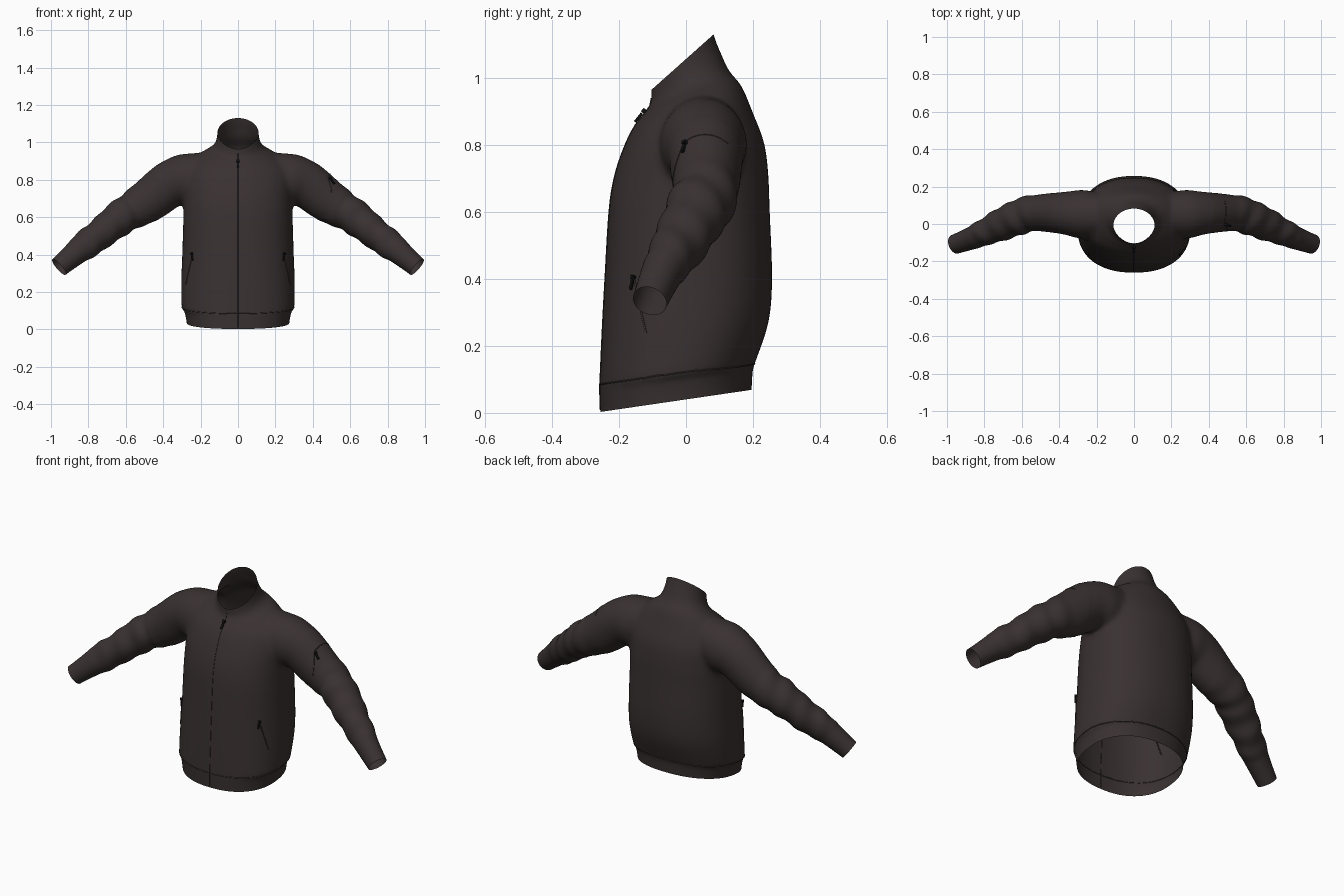
import bpy, bmesh, math
from mathutils import Vector, Matrix

if "Cube" in bpy.data.objects:
    bpy.data.objects.remove(bpy.data.objects["Cube"])


def material(name, rgb):
    m = bpy.data.materials.new(name)
    m.diffuse_color = (*rgb, 1)
    m.use_nodes = True
    m.node_tree.nodes["Principled BSDF"].inputs["Base Color"].default_value = m.diffuse_color
    return m


CLOTH = material("dark brown cloth", (0.042, 0.031, 0.031))
METAL = material("black hardware", (0.008, 0.007, 0.007))


def add_object(name, bm, mat):
    me = bpy.data.meshes.new(name)
    bm.to_mesh(me)
    bm.free()
    me.materials.append(mat)
    ob = bpy.data.objects.new(name, me)
    bpy.context.collection.objects.link(ob)
    return ob


def spline(rows, steps):
    """Catmull-Rom through rows of numbers."""
    out = []
    for i in range(len(rows) - 1):
        p = [rows[max(0, min(len(rows) - 1, i + k))] for k in (-1, 0, 1, 2)]
        for s in range(steps):
            t = s / steps
            out.append([0.5 * (2 * b + (c - a) * t + (2 * a - 5 * b + 4 * c - d) * t * t
                               + (3 * b - a - 3 * c + d) * t ** 3) for a, b, c, d in zip(*p)])
    out.append(list(rows[-1]))
    return out


def loft(bm, rings):
    loops = [[bm.verts.new(p) for p in r] for r in rings]
    n = len(loops[0])
    for a, b in zip(loops, loops[1:]):
        for i in range(n):
            bm.faces.new((a[i], a[(i + 1) % n], b[(i + 1) % n], b[i]))
    bm.faces.new(loops[0][::-1])
    bm.faces.new(loops[-1])


def spow(v, e):
    return math.copysign(abs(v) ** e, v)


# Torso rings: front z, back z, half width, front y, back y, squareness at front
TORSO = [
    (-.07, .00, .272, -.255, .195, 2.3), (.00, .07, .274, -.256, .196, 2.3),
    (.075, .132, .288, -.258, .200, 2.3), (.095, .152, .301, -.257, .207, 2.3),
    (.25, .27, .303, -.250, .246, 2.3), (.40, .40, .298, -.242, .257, 2.3),
    (.60, .60, .292, -.230, .250, 2.3), (.70, .72, .292, -.215, .245, 2.2),
    (.78, .81, .295, -.190, .232, 2.1), (.85, .90, .275, -.158, .198, 2.0),
    (.895, .975, .205, -.124, .166, 2.0), (.92, 1.02, .140, -.106, .130, 1.9),
    (.95, 1.07, .116, -.104, .106, 1.8), (1.0, 1.14, .110, -.106, .080, 1.7),
    (1.08, 1.26, .110, -.110, .060, 1.7)]

# Sleeve rings: x, y, z, in-plane radius, depth radius
SLEEVE = [
    (.12, .050, .860, .095, .10), (.27, .052, .805, .138, .130),
    (.36, .058, .778, .126, .116), (.47, .060, .695, .117, .102),
    (.56, .055, .640, .102, .095), (.632, .030, .595, .092, .095),
    (.746, -.020, .503, .082, .080), (.835, -.062, .437, .074, .066),
    (.868, -.076, .409, .066, .061), (.957, -.108, .334, .055, .053),
    (1.05, -.14, .255, .050, .050)]

bm = bmesh.new()
rings = []
N = 72
for zf, zb, hw, yf, yb, e in spline(TORSO, 5):
    ring = []
    for i in range(N):
        a = 2 * math.pi * i / N
        c, s = math.cos(a), math.sin(a)
        k = e if s < 0 else min(2.25, max(2, e))
        y = (yf + yb) / 2 + (yb - yf) / 2 * spow(s, 2 / k)
        ring.append((hw * spow(c, 2 / k), y, zf + (zb - zf) * (y - yf) / (yb - yf)))
    rings.append(ring)
loft(bm, rings)

path = spline(SLEEVE, 8)
for side in (1, -1):
    rings = []
    for j, (x, y, z, r, d) in enumerate(path):
        q0, q1 = path[max(0, j - 3)], path[min(len(path) - 1, j + 3)]
        t = Vector((q1[0] - q0[0], q1[1] - q0[1], q1[2] - q0[2])).normalized()
        u = Vector((0, 1, 0)).cross(t).normalized()
        u = -u if u.z < 0 else u
        v = t.cross(u)
        amp = max(0, min(1, (x - .48) / .12, (.86 - x) / .04))
        ring = []
        for i in range(48):
            a = 2 * math.pi * i / 48
            # cloth folds gathered around the forearm
            f = 1 + amp * (.045 * math.sin(x * 72 + 1.6 * math.sin(a + .6))
                           + .02 * math.sin(x * 41 + 2 * a))
            p = Vector((x, y, z)) + u * r * f * math.cos(a) + v * d * f * math.sin(a)
            ring.append((p.x * side, p.y, p.z))
        rings.append(ring)
    loft(bm, rings)
bmesh.ops.recalc_face_normals(bm, faces=bm.faces[:])
jacket = add_object("jacket_shell", bm, CLOTH)

# Fuse torso and sleeves into one skin
bpy.context.view_layer.objects.active = jacket
jacket.select_set(True)
mod = jacket.modifiers.new("fuse", 'REMESH')
mod.mode = 'VOXEL'
mod.voxel_size = 0.009
bpy.ops.object.modifier_apply(modifier=mod.name)

bm = bmesh.new()
bm.from_mesh(jacket.data)
# keep only the outer skin
top = max(bm.verts, key=lambda v: v.co.z)
seen, stack = {top}, [top]
while stack:
    for e in stack.pop().link_edges:
        for w in e.verts:
            if w not in seen:
                seen.add(w)
                stack.append(w)
bmesh.ops.delete(bm, geom=[v for v in bm.verts if v not in seen], context='VERTS')
for _ in range(3):
    bmesh.ops.smooth_vert(bm, verts=bm.verts[:], factor=.5, use_axis_x=True, use_axis_y=True, use_axis_z=True)
armhole = [v for v in bm.verts if .2 < abs(v.co.x) < .42 and v.co.z > .58]
for _ in range(14):
    bmesh.ops.smooth_vert(bm, verts=armhole, factor=.5, use_axis_x=True, use_axis_y=True, use_axis_z=True)


def cut(co, no, keep=lambda c: True):
    faces = [f for f in bm.faces if keep(f.calc_center_median())]
    geom = faces + list({e for f in faces for e in f.edges}) + list({v for f in faces for v in f.verts})
    bmesh.ops.bisect_plane(bm, geom=geom, plane_co=co, plane_no=no, clear_outer=True)


# Open the hem, collar and cuffs
cut((0, -.255, .003), (0, .065, -.445))
cut((0, -.105, .963), (0, -.165, .185), lambda c: abs(c.x) < .2 and c.z > .8)
cut((.957, -.108, .334), (.75, -.28, -.64), lambda c: c.x > .8)
cut((-.957, -.108, .334), (-.75, -.28, -.64), lambda c: c.x < -.8)
bmesh.ops.recalc_face_normals(bm, faces=bm.faces[:])
bm.to_mesh(jacket.data)
bm.free()
bpy.ops.object.shade_smooth()


def on_skin(p):
    _, co, no, _ = jacket.closest_point_on_mesh(Vector(p))
    return co, no


def seam(name, pts, closed=False, r=.0025, mat=CLOTH):
    cu = bpy.data.curves.new(name, 'CURVE')
    cu.dimensions = '3D'
    cu.bevel_depth = r
    cu.bevel_resolution = 1
    sp = cu.splines.new('POLY')
    sp.points.add(len(pts) - 1)
    for q, p in zip(sp.points, pts):
        q.co = (*on_skin(p)[0], 1)
    sp.use_cyclic_u = closed
    cu.materials.append(mat)
    bpy.context.collection.objects.link(bpy.data.objects.new(name, cu))


def pull(name, p, down, size=(.012, .008, .034)):
    """Zip pull: slider plus hanging tab."""
    co, no = on_skin(p)
    d = Vector(down).normalized()
    x = d.cross(no).normalized()
    d = no.cross(x).normalized()
    rot = Matrix((x, no, d)).transposed().to_4x4()
    b = bmesh.new()
    for off, sc in ((0, (size[0] * 1.4, size[1] * 1.5, size[2] * .4)), (size[2] * .75, size)):
        m = Matrix.Translation(co + no * .006 + d * off) @ rot @ Matrix.Diagonal((*sc, 1))
        bmesh.ops.create_cube(b, size=1, matrix=m)
    bmesh.ops.bevel(b, geom=b.edges[:], offset=.0015, segments=1, affect='EDGES')
    add_object(name, b, METAL)


# Hem seam and front zip line
seam("hem_seam", [(.31 * math.cos(a), -.03 + .24 * math.sin(a), .115 + .03 * math.sin(a))
                  for a in (2 * math.pi * i / 96 for i in range(96))], True)
seam("front_zip", [(0, -.27 + .17 * max(0, (i / 50 - .6) / .4) ** 2, .01 + .93 * i / 50)
                   for i in range(51)], r=.002)
pull("collar_zip_pull", (0, -.13, .905), (0, -.6, -1))

# Side pockets
for side, tag in ((1, "left"), (-1, "right")):
    seam(tag + "_pocket_seam", [(side * (.25 + .03 * i / 10), -.16 + .04 * i / 10, .40 - .16 * i / 10)
                                for i in range(11)], r=.003)
    pull(tag + "_pocket_pull", (side * .25, -.16, .405), (side * -.35, 0, -1), (.01, .008, .03))

# Sleeve pocket on one arm only
seam("sleeve_pocket_seam",
     [(.50, -.03, .69 + .012 * i) for i in range(10)]
     + [(.49, -.03 + .018 * i, .81 + .02 * math.sin(math.pi * i / 9)) for i in range(1, 10)])
pull("sleeve_pocket_pull", (.50, -.012, .815), (.5, 0, -1), (.011, .009, .03))
